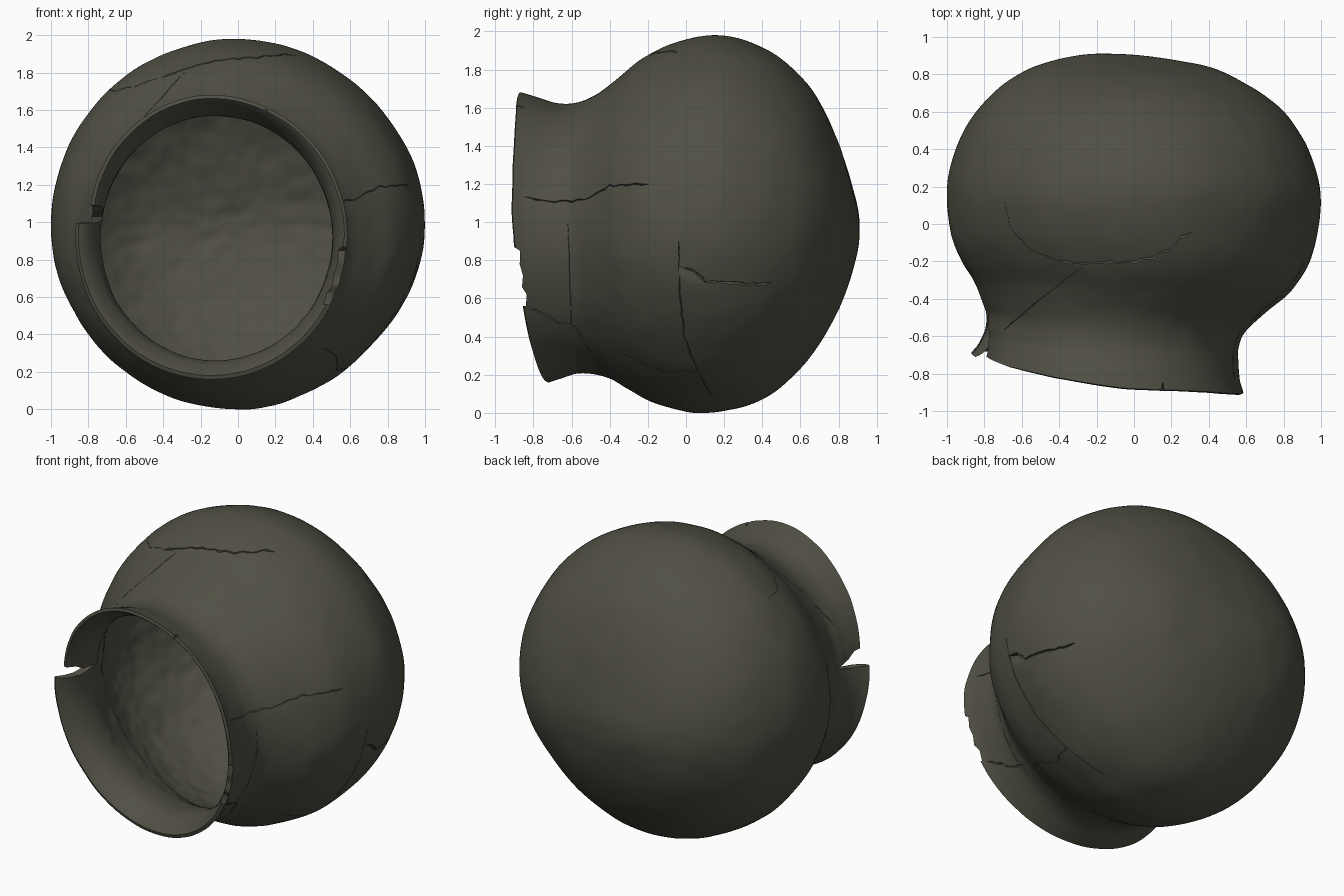
import bpy, bmesh, math, random
from mathutils import Vector, noise
from mathutils.bvhtree import BVHTree

if "Cube" in bpy.data.objects:
    bpy.data.objects.remove(bpy.data.objects["Cube"])

random.seed(4)
clay = bpy.data.materials.new("dark olive clay")
clay.diffuse_color = (0.082, 0.079, 0.058, 1)
clay.use_nodes = True
clay.node_tree.nodes["Principled BSDF"].inputs["Base Color"].default_value = clay.diffuse_color

# Four profiles, rim to back: left x,y  right x,y  top z,y  bottom z,y
PROFILE = [
    (-.87, -.69, .585, -.90, 1.68, -.865, .16, -.72),
    (-.83, -.64, .565, -.83, 1.655, -.78, .18, -.66),
    (-.795, -.56, .555, -.72, 1.625, -.68, .205, -.58),
    (-.79, -.48, .56, -.65, 1.625, -.58, .205, -.50),
    (-.81, -.42, .60, -.57, 1.66, -.48, .18, -.40),
    (-.86, -.30, .72, -.46, 1.74, -.37, .12, -.30),
    (-.92, -.20, .85, -.35, 1.86, -.22, .055, -.18),
    (-.975, -.07, .95, -.18, 1.94, -.06, .015, -.04),
    (-1, .10, 1, .10, 1.98, .14, 0, .10),
    (-.985, .28, .975, .29, 1.95, .32, .035, .31),
    (-.91, .50, .885, .49, 1.86, .495, .13, .49),
    (-.78, .67, .735, .66, 1.68, .67, .30, .655),
    (-.58, .82, .48, .81, 1.43, .795, .53, .795),
    (-.30, .90, .20, .88, 1.15, .88, .80, .888),
    (-.05, .908, -.05, .908, .97, .908, .97, .908),
]
N_AROUND, SUB = 288, 8


def row_at(t):
    """Smooth (Catmull-Rom) interpolation of the profile table."""
    i = min(int(t), len(PROFILE) - 2)
    f = t - i
    p1, p2 = PROFILE[i], PROFILE[i + 1]
    p0 = PROFILE[i - 1] if i else [2 * a - b for a, b in zip(p1, p2)]
    if i + 2 < len(PROFILE):
        p3 = PROFILE[i + 2]
    else:
        p3 = p1[2:4] + p1[0:2] + p1[6:8] + p1[4:6]
    return [0.5 * (2 * b + (c - a) * f + (2 * a - 5 * b + 4 * c - d) * f * f
                   + (3 * b - a - 3 * c + d) * f ** 3) for a, b, c, d in zip(p0, p1, p2, p3)]


def point(t, ang):
    lx, ly, rx, ry, tz, ty, bz, by = row_at(t)
    c, s = math.cos(ang), math.sin(ang)
    body = min(1, max(0, (t - 4) / 3))
    # the body is slightly flatter on its diagonals
    flat = (.02 if s > 0 else .03) if c > 0 else .003
    k = 1 - flat * body * math.sin(2 * ang) ** 2
    # the upper left rim fragment flares less
    deg = math.degrees(ang) % 360
    if 95 < deg < 171:
        k -= .09 * ((deg - 95) / 76) ** 1.3 * max(0, 1 - t / 2.2)
    x = (lx + rx) / 2 + (rx - lx) / 2 * c * k
    z = (tz + bz) / 2 + (tz - bz) / 2 * s * k
    y = ((ly + ry) / 2 * c * c + (ty + by) / 2 * s * s
         + (ry - ly) / 2 * c + (ty - by) / 2 * s)
    if c > 0 and s > 0:
        y += .024 * math.sin(2 * ang) ** 2 * max(0, 1 - t / 3)
    v = Vector((x, y, z))
    wob = noise.noise(v * 3.5) * .005 + noise.noise(v * 9) * .002
    return v + (v - Vector((0, .1, .98))).normalized() * wob


# Outer pot wall
bm = bmesh.new()
rows = [[bm.verts.new(point(r / SUB, 2 * math.pi * a / N_AROUND)) for a in range(N_AROUND)]
        for r in range((len(PROFILE) - 1) * SUB)]
pole = bm.verts.new((-.05, .908, .97))
for a in range(N_AROUND):
    b = (a + 1) % N_AROUND
    for r0, r1 in zip(rows, rows[1:]):
        bm.faces.new((r0[a], r0[b], r1[b], r1[a]))
    bm.faces.new((rows[-1][a], rows[-1][b], pole))
bm.normal_update()
if pole.normal.y < 0:
    bmesh.ops.reverse_faces(bm, faces=bm.faces[:])
bm.normal_update()
tree = BVHTree.FromBMesh(bm)
mesh = bpy.data.meshes.new("pot")
bm.to_mesh(mesh)
bm.free()
pot = bpy.data.objects.new("pot", mesh)
bpy.context.collection.objects.link(pot)
mesh.materials.append(clay)

# Wall thickness: thin at the lip, uneven on the inside
group = pot.vertex_groups.new(name="wall_thickness")
for v in mesh.vertices:
    t = v.index / N_AROUND / SUB
    rough = noise.noise(v.co * 5) * .12 + noise.noise(v.co * 13) * .13
    inside = min(1, max(0, (t - 2) / 3))
    lip = .25 + .55 * min(1, t / 1.6) ** .6
    group.add([v.index], lip + (rough + .05) * inside, 'REPLACE')
solid = pot.modifiers.new("wall", 'SOLIDIFY')
solid.thickness, solid.offset = .065, -1
solid.vertex_group = group.name

cutters = []


def add_cutter(bm, name):
    bmesh.ops.recalc_face_normals(bm, faces=bm.faces[:])
    me = bpy.data.meshes.new(name)
    bm.to_mesh(me)
    bm.free()
    ob = bpy.data.objects.new(name, me)
    ob.hide_render = True
    bpy.context.collection.objects.link(ob)
    me.materials.append(clay)
    cutters.append(ob)
    m = pot.modifiers.new(name, 'BOOLEAN')
    m.operation, m.object, m.solver = 'DIFFERENCE', ob, 'MANIFOLD'


def crack(view, pts, width, jag=.006):
    """Cut a jagged groove drawn in one of the flat views."""
    path = []
    for (a0, b0), (a1, b1) in zip(pts, pts[1:]):
        n = max(1, round(math.hypot(a1 - a0, b1 - b0) / .03))
        path += [(a0 + (a1 - a0) * i / n, b0 + (b1 - b0) * i / n) for i in range(n)]
    path.append(pts[-1])
    hits = []
    for a, b in path:
        a, b = a + random.uniform(-jag, jag), b + random.uniform(-jag, jag)
        o, d = {"right": ((3, a, b), (-1, 0, 0)), "top": ((a, b, 3), (0, 0, -1))}[view]
        co, no, _, _ = tree.ray_cast(Vector(o), Vector(d))
        if co:
            hits.append((co, no))
    bm = bmesh.new()
    rings = []
    for i, (co, no) in enumerate(hits):
        tan = hits[min(i + 1, len(hits) - 1)][0] - hits[max(i - 1, 0)][0]
        side = tan.cross(no).normalized()
        w = width * random.uniform(.6, 1.2) * (.35 if i in (0, len(hits) - 1) else 1)
        rings.append([bm.verts.new(co + o) for o in
                      (no * .01 + side * w * 1.3, no * .01 - side * w * 1.3, -no * w * 1.5)])
    for p, q in zip(rings, rings[1:]):
        for i in range(3):
            j = (i + 1) % 3
            bm.faces.new((p[i], p[j], q[j], q[i]))
    bm.faces.new(rings[0])
    bm.faces.new(rings[-1])
    add_cutter(bm, "crack_cutter")


def prism(axis, depth0, depth1, outline, name):
    """Cut a straight prism; axis 0 = along x, 1 = along y."""
    bm = bmesh.new()
    ends = [[bm.verts.new((d, p, q) if axis == 0 else (p, d, q)) for p, q in outline]
            for d in (depth0, depth1)]
    n = len(outline)
    for i in range(n):
        j = (i + 1) % n
        bm.faces.new((ends[0][i], ends[0][j], ends[1][j], ends[1][i]))
    bm.faces.new(ends[0])
    bm.faces.new(ends[1])
    add_cutter(bm, name)


# Broken gap and chips in the rim
prism(0, -1.0, -.66, [(-.85, .99), (-.85, 1.1), (-.66, 1.085), (-.60, 1.05), (-.47, 1.03), (-.6, 1.0)],
      "rim_gap_cutter")
prism(1, -1.0, -.85, [(.12, 1.72), (.18, 1.72), (.155, 1.585)], "rim_chip_cutter")
prism(0, .3, .8, [(-.95, .56), (-.84, .56), (-.835, .62), (-.86, .66), (-.855, .72), (-.872, .78),
                  (-.87, .85), (-.95, .9)], "rim_break_cutter")
# Chip in the right wall
prism(0, .94, 1.1, [(-.04, .77), (.04, .74), (.1, .68), (.02, .67), (-.03, .7)], "wall_chip_cutter")

# Cracks
crack("top", [(.31, -.04), (.24, -.08), (.2, -.13), (.1, -.18), (0, -.2), (-.25, -.21), (-.4, -.2)], .008)
crack("top", [(-.4, -.2), (-.55, -.14), (-.66, -.02), (-.69, .12)], .003, .002)
crack("top", [(-.28, -.23), (-.5, -.4), (-.7, -.57)], .004, .002)
crack("right", [(-.85, 1.13), (-.75, 1.11), (-.6, 1.11), (-.5, 1.13), (-.4, 1.19), (-.2, 1.2)], .006)
crack("right", [(-.03, .76), (.04, .74), (.1, .69), (.2, .69), (.38, .67), (.45, .69)], .008)
crack("right", [(-.04, .9), (-.03, .6), (-.01, .4), (.06, .22)], .005, .003)
crack("right", [(-.81, .55), (-.7, .49), (-.58, .45), (-.5, .31)], .007)
crack("right", [(-.62, 1.0), (-.61, .7), (-.6, .46)], .003, .002)
crack("right", [(-.38, .33), (-.1, .21), (.06, .22), (.14, .08)], .004, .004)

# Bake the modifiers and remove the cutters
bpy.context.view_layer.update()
deps = bpy.context.evaluated_depsgraph_get()
baked = bpy.data.meshes.new_from_object(pot.evaluated_get(deps))
pot.modifiers.clear()
pot.data = baked
for ob in cutters:
    bpy.data.objects.remove(ob)
bpy.context.view_layer.objects.active = pot
pot.select_set(True)
bpy.ops.object.shade_smooth_by_angle(angle=math.radians(45))
